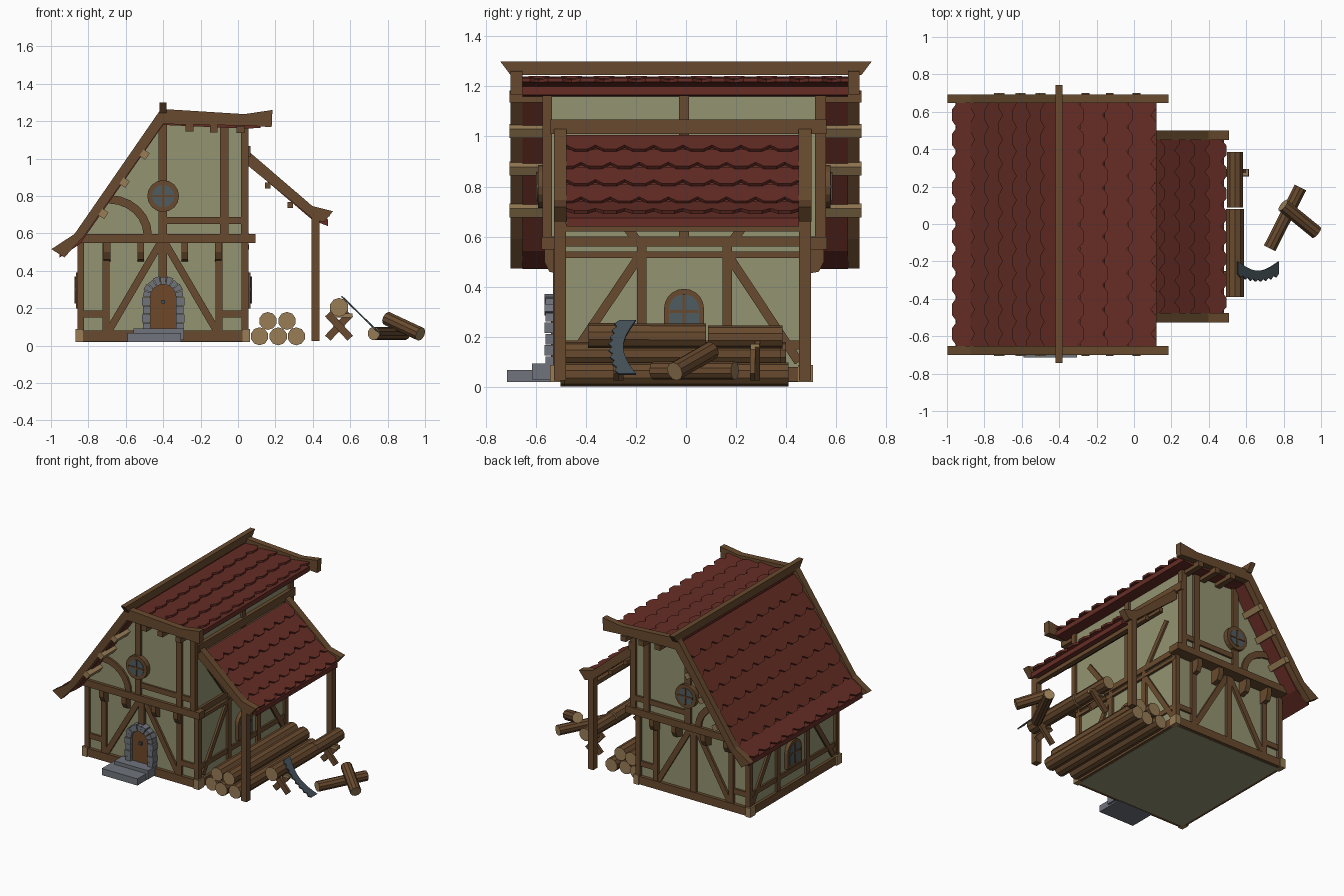
import bpy, bmesh, math
from mathutils import Vector as V

if "Cube" in bpy.data.objects:
    bpy.data.objects.remove(bpy.data.objects["Cube"])

def mat(name, r, g, b):
    m = bpy.data.materials.new(name)
    m.diffuse_color = [((c / 255 + 0.055) / 1.055) ** 2.4 for c in (r, g, b)] + [1]
    m.use_nodes = True
    m.node_tree.nodes["Principled BSDF"].inputs["Base Color"].default_value = m.diffuse_color
    return m

PLASTER = mat("plaster", 148, 148, 114)
WOOD = mat("timber", 104, 74, 46)
SAWN = mat("sawn_wood", 152, 125, 86)
ROOF = mat("roof_tile", 102, 45, 37)
STONE = mat("stone", 112, 116, 124)
GLASS = mat("glass", 78, 92, 98)
METAL = mat("steel", 68, 80, 88)
DOOR = mat("door_wood", 110, 72, 42)

def finish(name, bm, *mats):
    bmesh.ops.recalc_face_normals(bm, faces=bm.faces)
    me = bpy.data.meshes.new(name)
    bm.to_mesh(me)
    bm.free()
    for m in mats:
        me.materials.append(m)
    ob = bpy.data.objects.new(name, me)
    bpy.context.collection.objects.link(ob)
    return ob

def add_slab(bm, pts, vec):
    """Polygon of 3D points extruded along vec."""
    a = [bm.verts.new(p) for p in pts]
    b = [bm.verts.new(V(p) + V(vec)) for p in pts]
    bm.faces.new(a)
    bm.faces.new(b[::-1])
    for i in range(len(a)):
        j = (i + 1) % len(a)
        bm.faces.new((a[i], b[i], b[j], a[j]))

def prism(name, pts, axis, lo, hi, m):
    """2D outline (x,z) extruded along y, or (y,z) extruded along x."""
    bm = bmesh.new()
    if axis == 'y':
        add_slab(bm, [(u, lo, z) for u, z in pts], (0, hi - lo, 0))
    else:
        add_slab(bm, [(lo, u, z) for u, z in pts], (hi - lo, 0, 0))
    return finish(name, bm, m)

def rect(u0, u1, z0, z1):
    return [(u0, z0), (u1, z0), (u1, z1), (u0, z1)]

def strip(p, q, w):
    p, q = V(p), V(q)
    d = (q - p).normalized()
    n = V((-d.y, d.x)) * w / 2
    return [tuple(c) for c in (p + n, q + n, q - n, p - n)]

def box(name, x0, x1, y0, y1, z0, z1, m):
    return prism(name, rect(x0, x1, z0, z1), 'y', y0, y1, m)

def arch(c, base, spring, r, n=10):
    arc = [(c + r * math.cos(math.pi * i / n), spring + r * math.sin(math.pi * i / n)) for i in range(n + 1)]
    return [(c + r, base)] + arc + [(c - r, base)]

def log(name, p, q, r, n=10):
    p, q = V(p), V(q)
    bm = bmesh.new()
    bmesh.ops.create_cone(bm, cap_ends=True, segments=n, radius1=r, radius2=r, depth=(q - p).length)
    for f in bm.faces:
        f.material_index = int(len(f.verts) > 4)
    ob = finish(name, bm, WOOD, SAWN)
    ob.location = (p + q) / 2
    ob.rotation_euler = (q - p).to_track_quat('Z', 'Y').to_euler()

def tiled_roof(name, path, y0, y1, rows, cols):
    """Deck following an (x,z) path, covered with staggered chamfered tiles."""
    path = [V(p) for p in path]
    bm = bmesh.new()
    add_slab(bm, [(p.x, y0, p.y) for p in path] + [(p.x, y0, p.y - 0.035) for p in path[::-1]], (0, y1 - y0, 0))
    segs = [(b - a).length for a, b in zip(path, path[1:])]

    def at(t):
        s = max(t, 0) * sum(segs)
        for a, b, l in zip(path, path[1:], segs):
            if s <= l + 1e-6:
                return a.lerp(b, s / l)
            s -= l
        return path[-1]
    w = (y1 - y0) / cols
    for r in range(rows):
        a, b = at((r - 0.15) / rows), at((r + 1) / rows)
        n = V((-(b - a).y, (b - a).x)).normalized()
        if n.y < 0:
            n = -n
        b = b + n * 0.018
        e = (b - a).normalized() * 0.03
        for c in range(cols + r % 2):
            l = y0 + (c - 0.5 * (r % 2)) * w
            prof = [(0, a), (1, a), (1, b - e), (0.72, b), (0.28, b), (0, b - e)]
            pts = [(p.x, min(max(l + k * w, y0), y1), p.y) for k, p in prof]
            pts = [p for i, p in enumerate(pts) if (V(p) - V(pts[i - 1])).length > 1e-5]
            add_slab(bm, pts, (n.x * 0.014, 0, n.y * 0.014))
    return finish(name, bm, ROOF)

# House walls: ground floor and overhanging upper floor
box("ground_floor_walls", -0.84, 0.04, -0.51, 0.475, 0.02, 0.57, PLASTER)
prism("upper_walls", [(-0.82, 0.57), (0.04, 0.57), (0.04, 1.18), (-0.4, 1.19), (-0.82, 0.6)], 'y', -0.555, 0.54, PLASTER)

# Gable timbers, front and back
for side, s, low, up in (("front", -1, -0.51, -0.555), ("back", 1, 0.475, 0.54)):
    def lower(n, pts, d=0.02):
        prism(side + n, pts, 'y', low - s * 0.01, low + s * d, WOOD)

    def upper(n, pts, d=0.018):
        prism(side + n, pts, 'y', up - s * 0.01, up + s * d, WOOD)
    lower("_sill", rect(-0.86, 0.058, 0.022, 0.08), 0.024)
    for x0, x1 in ((-0.858, -0.823), (-0.725, -0.687), (-0.12, -0.083), (0.02, 0.056)):
        lower("_post", rect(x0, x1, 0.08, 0.56))
    lower("_centre_post", rect(-0.425, -0.38, 0.34 if s < 0 else 0.08, 0.56))
    lower("_left_brace", strip((-0.415, 0.55), (-0.69, 0.08), 0.038), 0.016)
    lower("_right_brace", strip((-0.39, 0.55), (-0.115, 0.08), 0.038), 0.016)
    lower("_left_rail", rect(-0.83, -0.72, 0.15, 0.188), 0.015)
    lower("_right_rail", rect(-0.09, 0.03, 0.15, 0.188), 0.015)
    for x in (-0.70, -0.52, -0.285, -0.105):
        ya, yb = low, up + s * 0.01
        prism("jetty_bracket", [(ya, 0.45), (yb - s * 0.02, 0.46), (yb, 0.5), (yb, 0.56), (ya, 0.56)], 'x', x - 0.018, x + 0.018, WOOD)
    prism(side + "_floor_beam", rect(-0.86, 0.094, 0.548, 0.598), 'y', low, up + s * 0.022, WOOD)
    upper("_king_post", rect(-0.425, -0.38, 0.59, 1.19))
    upper("_upper_post", rect(-0.095, -0.05, 0.59, 1.18))
    upper("_upper_corner_post", rect(0.015, 0.056, 0.59, 1.18))
    upper("_upper_rail", rect(-0.4, 0.03, 0.65, 0.688), 0.014)
    arc = [math.pi / 2 * i / 6 for i in range(7)]
    upper("_curved_brace", [(-0.69 + 0.23 * math.sin(a), 0.59 + 0.215 * math.cos(a)) for a in arc]
          + [(-0.69 + 0.185 * math.sin(a), 0.59 + 0.17 * math.cos(a)) for a in arc[::-1]], 0.014)
    # Round gable window
    circ = lambda r: [(-0.4 + r * math.cos(math.pi * i / 8), 0.8 + r * math.sin(math.pi * i / 8)) for i in range(16)]
    upper("_round_window_frame", circ(0.085), 0.036)
    prism(side + "_round_window_glass", circ(0.06), 'y', up, up + s * 0.039, GLASS)
    upper("_window_bar", rect(-0.406, -0.394, 0.742, 0.858), 0.044)
    upper("_window_bar", rect(-0.458, -0.342, 0.794, 0.806), 0.044)
    # Barge boards along the gable edge
    b0, b1 = (-0.7, -0.652) if s < 0 else (0.647, 0.692)
    prism(side + "_left_barge", [(-0.4, 1.265), (-0.42, 1.254), (-0.874, 0.597), (-0.998, 0.516), (-0.928, 0.472),
                                 (-0.82, 0.59), (-0.4, 1.185)], 'y', b0, b1, WOOD)
    prism(side + "_right_barge", [(-0.4, 1.265), (0.035, 1.238), (0.184, 1.26), (0.18, 1.168), (0.06, 1.176), (-0.4, 1.185)],
          'y', b0, b1, WOOD)
    # Corner foot blocks
    for x in (-0.85, 0.045):
        box("corner_foot", x - 0.02, x + 0.02, low + s * 0.032 - s * 0.06, low + s * 0.032, 0.02, 0.088, SAWN)

# Side wall timbers and arched windows
for side, s, x in (("left", -1, -0.84), ("right", 1, 0.04)):
    def wall(n, pts, d=0.018, m=WOOD):
        prism(side + n, pts, 'x', x - s * 0.01, x + s * d, m)
    wall("_side_sill", rect(-0.53, 0.495, 0.022, 0.08), 0.02)
    wall("_top_rail", rect(-0.52, 0.49, 0.515, 0.54))
    wall("_floor_plate", rect(-0.56, 0.55, 0.56, 0.6))
    wall("_low_rail", rect(-0.5, 0.47, 0.15, 0.185), 0.012)
    for y0, y1 in ((-0.53, -0.49), (0.455, 0.495), (-0.195, -0.157), (0.145, 0.183)):
        wall("_side_post", rect(y0, y1, 0.07, 0.56), 0.0165)
    wall("_side_brace", strip((-0.18, 0.53), (-0.47, 0.1), 0.036), 0.014)
    wall("_side_brace", strip((0.165, 0.53), (0.45, 0.1), 0.036), 0.014)
    wall("_window_frame", arch(-0.008, 0.2, 0.312, 0.08), 0.026)
    wall("_window_glass", arch(-0.008, 0.225, 0.31, 0.06), 0.029, GLASS)
    wall("_mullion", rect(-0.014, -0.002, 0.225, 0.37), 0.034)
    wall("_transom", rect(-0.066, 0.05, 0.295, 0.307), 0.034)
for y0, y1 in ((-0.573, -0.535), (-0.028, 0.012), (0.515, 0.557)):
    box("upper_right_post", 0.03, 0.056, y0, y1, 0.59, 1.175, WOOD)
for y, d in ((-0.2, -0.2), (0.19, 0.2)):
    prism("upper_right_brace", strip((y, 0.59), (y + d, 0.85), 0.036), 'x', 0.03, 0.054, WOOD)

# Main roof, ridge beam and purlins
tiled_roof("left_roof", [(-0.4, 1.215), (-0.845, 0.578), (-0.955, 0.505)], -0.652, 0.647, 7, 10)
tiled_roof("right_roof", [(-0.4, 1.215), (0.05, 1.195), (0.12, 1.2)], -0.652, 0.647, 4, 10)
prism("ridge_beam", [(-0.742, 1.3), (0.742, 1.3), (0.7, 1.245), (-0.7, 1.245)], 'x', -0.42, -0.383, WOOD)
for x, z, a in ((-0.5, 1.022, 1), (-0.607, 0.872, 1), (-0.72, 0.705, 1), (-0.26, 1.165, 0), (-0.13, 1.16, 0), (0.013, 1.155, 0)):
    d = V((0.55, 0.83) if a else (1, 0)) * 0.021
    prism("purlin", strip((x - d.x, z - d.y), (x + d.x, z + d.y), 0.038), 'y', -0.705, 0.7, SAWN if a else WOOD)

# Front door with stone arch and steps
prism("door", arch(-0.4, 0.08, 0.26, 0.072), 'y', -0.538, -0.5, DOOR)
for x in (-0.425, -0.377):
    box("door_plank_gap", x - 0.002, x + 0.002, -0.5395, -0.53, 0.09, 0.315, WOOD)
box("door_handle", -0.41, -0.39, -0.552, -0.53, 0.225, 0.245, METAL)
for k in range(9):
    a, b = math.pi * k / 9 + 0.02, math.pi * (k + 1) / 9 - 0.02
    r = 0.108 + 0.005 * (k % 2)
    prism("arch_stone", [(-0.4 + q * math.cos(t), 0.26 + q * math.sin(t)) for q, t in ((0.068, a), (r, a), (r, b), (0.068, b))],
          'y', -0.56 - 0.004 * (k % 2), -0.5, STONE)
for s in (-1, 1):
    for k in range(4):
        w = 0.108 + 0.006 * (k % 2)
        u = sorted((-0.4 + s * 0.068, -0.4 + s * w))
        box("jamb_stone", *u, -0.56 - 0.004 * (k % 2), -0.5, 0.08 + 0.045 * k, 0.122 + 0.045 * k, STONE)
box("lower_step", -0.59, -0.305, -0.715, -0.52, 0.02, 0.068, STONE)
box("upper_step", -0.56, -0.29, -0.615, -0.52, 0.03, 0.093, STONE)

# Lean-to shelter
tiled_roof("shelter_roof", [(0.06, 0.995), (0.4, 0.705), (0.48, 0.675)], -0.477, 0.452, 5, 8)
box("shelter_ledger", 0.04, 0.067, -0.54, 0.56, 1.01, 1.068, WOOD)
for y in (-0.502, 0.475):
    prism("shelter_rafter", [(0.05, 1.045), (0.398, 0.746), (0.508, 0.719), (0.46, 0.66), (0.404, 0.676), (0.05, 0.965)],
          'y', y - 0.025, y + 0.025, WOOD)
    box("shelter_post", 0.393, 0.436, y - 0.024, y + 0.024, 0.025, 0.7, WOOD)
box("shelter_beam", 0.397, 0.432, -0.5, 0.47, 0.62, 0.65, WOOD)
for x, z in ((0.16, 0.86), (0.28, 0.755)):
    box("shelter_purlin", x - 0.015, x + 0.015, -0.5, 0.47, z - 0.02, z + 0.012, WOOD)

# Stacked logs
for i, (x, z, y0, y1) in enumerate(((0.115, 0.05, -0.47, 0.41), (0.215, 0.05, -0.5, 0.39), (0.312, 0.05, -0.485, 0.41),
                                    (0.16, 0.132, -0.47, 0.4), (0.262, 0.132, -0.48, 0.38))):
    log("stacked_log", (x, y0, z), (x, y1, z), 0.048)

# Sawhorse with a log, and a curved saw
log("sawhorse_log", (0.54, -0.39, 0.205), (0.54, 0.08, 0.203), 0.05)
log("sawhorse_log", (0.54, 0.088, 0.2), (0.54, 0.385, 0.2), 0.046)
for y in (-0.27, 0.275):
    for k, s in enumerate((-1, 1)):
        prism("sawhorse_leg", strip((0.54 - s * 0.06, 0.04), (0.54 + s * 0.06, 0.17), 0.04), 'y',
              y - 0.02 + 0.02 * k, y + 0.02 * k, WOOD)
    box("sawhorse_peg", 0.5, 0.612, y - 0.018, y + 0.018, 0.15, 0.172, SAWN)
N = 16
edge = [(i / N, -0.2 - 0.05 * math.sin(math.pi * i / N)) for i in range(N + 1)]
edge += [(i / N, -0.265 - 0.03 * math.sin(math.pi * i / N) - 0.014 * (i % 2)) for i in range(N, -1, -1)]
bm = bmesh.new()
add_slab(bm, [(0.55 + 0.22 * t, y, 0.262 - 0.215 * t) for t, y in edge], (0.006, 0, 0.006))
finish("saw_blade", bm, METAL)

# Chopped logs on the ground
log("chopped_log", (0.89, 0.195, 0.065), (0.725, -0.13, 0.065), 0.036)
log("chopped_log", (0.797, 0.1, 0.145), (0.975, -0.045, 0.062), 0.038)
